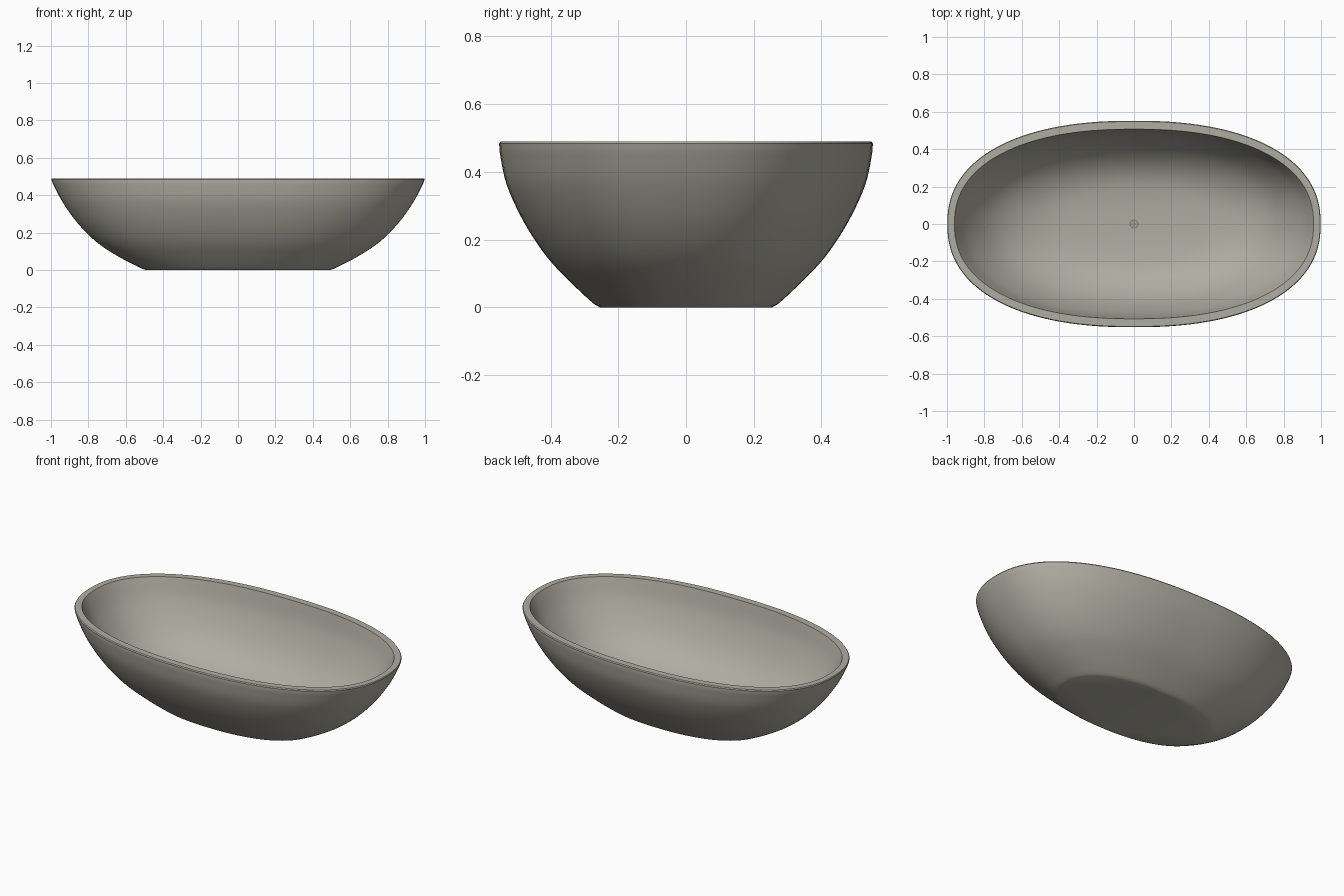
import bpy, bmesh, math
from mathutils import Vector

if "Cube" in bpy.data.objects:
    bpy.data.objects.remove(bpy.data.objects["Cube"])

SEG = 128


def material(name, rgb):
    m = bpy.data.materials.new(name)
    m.diffuse_color = (*rgb, 1)
    m.use_nodes = True
    m.node_tree.nodes["Principled BSDF"].inputs["Base Color"].default_value = m.diffuse_color
    return m


stone = material("warm grey stone", (0.43, 0.42, 0.36))
steel = material("drain grey", (0.22, 0.22, 0.21))


def spline(rows, steps=5):
    """Smooth Catmull-Rom curve through (z, half length, half width) rows."""
    p = [Vector(r) for r in rows]
    p = [2 * p[0] - p[1]] + p + [2 * p[-1] - p[-2]]
    out = []
    for i in range(1, len(p) - 2):
        a, b, c, d = p[i - 1:i + 3]
        for k in range(steps):
            t = k / steps
            out.append(0.5 * (2 * b + (c - a) * t + (2 * a - 5 * b + 4 * c - d) * t * t
                              + (3 * b - a - 3 * c + d) * t ** 3))
    return out + [p[-2]]


def oval(bm, z, a, b, power):
    ring = []
    for i in range(SEG):
        t = 2 * math.pi * i / SEG
        c, s = math.cos(t), math.sin(t)
        ring.append(bm.verts.new((a * math.copysign(abs(c) ** (2 / power), c),
                                  b * math.copysign(abs(s) ** (2 / power), s), z)))
    return ring


def loft(name, rows, mat, power=2.3, closed=False):
    bm = bmesh.new()
    rings = [oval(bm, z, a, b, 2 if a < 0.05 else power) for z, a, b in rows]
    pairs = list(zip(rings, rings[1:])) + ([(rings[-1], rings[0])] if closed else [])
    for r, q in pairs:
        for i in range(SEG):
            j = (i + 1) % SEG
            bm.faces.new((r[i], r[j], q[j], q[i]))
    if not closed:
        bm.faces.new(rings[0][::-1])
        bm.faces.new(rings[-1])
    bmesh.ops.recalc_face_normals(bm, faces=bm.faces)
    me = bpy.data.meshes.new(name)
    bm.to_mesh(me)
    bm.free()
    me.materials.append(mat)
    ob = bpy.data.objects.new(name, me)
    bpy.context.collection.objects.link(ob)
    bpy.ops.object.select_all(action='DESELECT')
    bpy.context.view_layer.objects.active = ob
    ob.select_set(True)
    bpy.ops.object.shade_smooth_by_angle(angle=math.radians(30))
    return ob


# Basin shell: outer wall, rim, inner bowl
outer = [(0, .495, .255), (.015, .53, .278), (.075, .645, .342), (.15, .757, .412),
         (.25, .857, .478), (.36, .936, .529), (.45, .984, .549), (.484, .998, .552)]
rim = [(.49, .995, .548)]
inner = [(.49, .96, .507), (.37, .895, .482), (.25, .80, .432), (.17, .705, .378),
         (.11, .585, .312), (.073, .45, .238), (.056, .28, .15), (.05, .10, .07),
         (.049, .024, .024)]
loft("basin", spline(outer) + rim + spline(inner), stone)

# Drain: ring with a cross strainer
loft("drain_ring", [(.045, .024, .024), (.053, .024, .024), (.053, .018, .018),
                    (.045, .018, .018)], steel, 2, True)
for name, size in (("drain_bar_x", (.04, .005, .006)), ("drain_bar_y", (.005, .04, .006))):
    bpy.ops.mesh.primitive_cube_add(size=1, location=(0, 0, .049))
    bar = bpy.context.object
    bar.name = name
    bar.scale = size
    bar.data.materials.append(steel)
